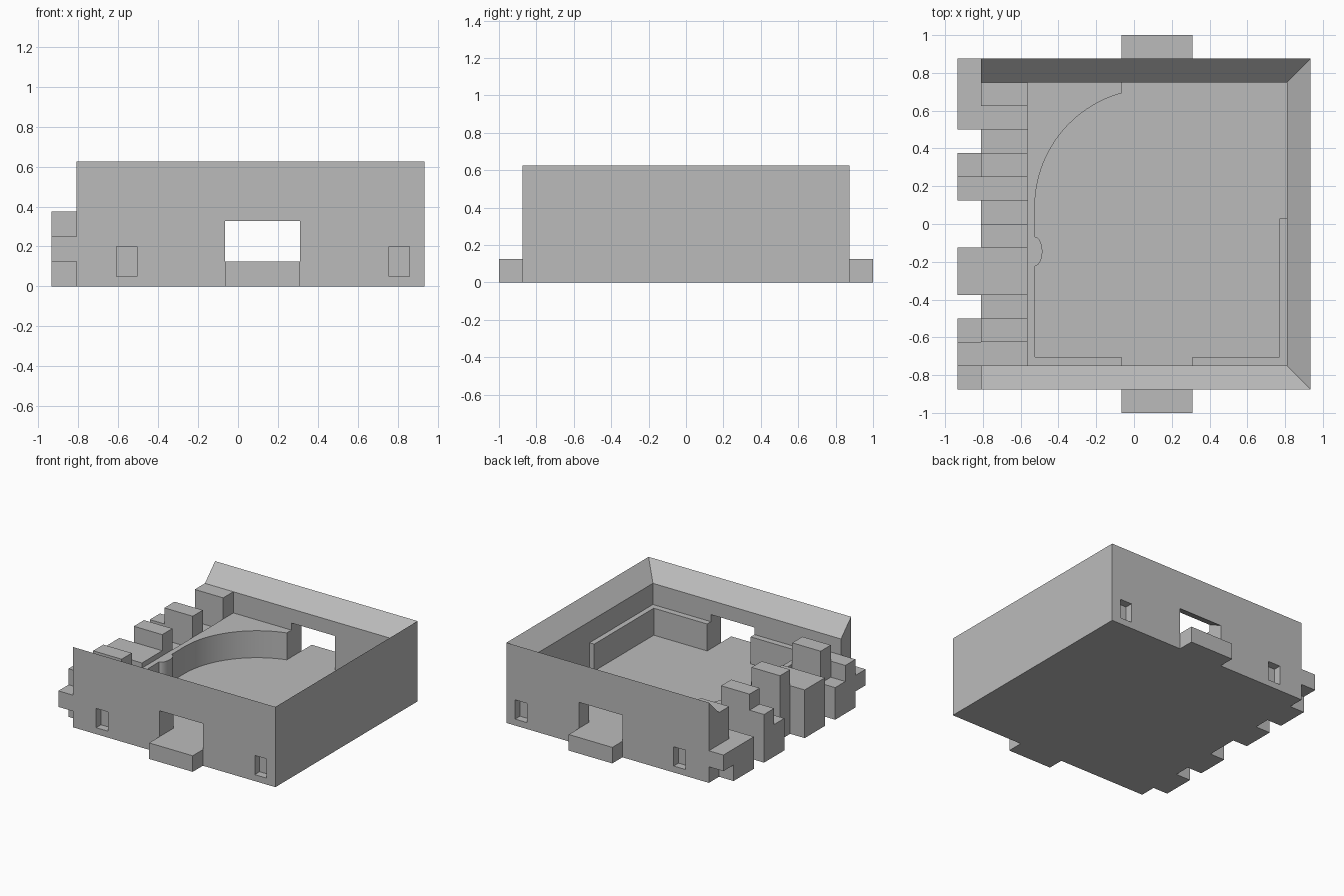
import bpy, bmesh
from math import sin, cos, pi, radians
from mathutils import Vector

cube = bpy.data.objects.get("Cube")
if cube:
    bpy.data.objects.remove(cube, do_unlink=True)

stone = bpy.data.materials.new("stone_grey")
stone.use_nodes = True
GREY = (0.5, 0.5, 0.5, 1)
stone.diffuse_color = GREY
stone.node_tree.nodes["Principled BSDF"].inputs["Base Color"].default_value = GREY

U = 0.125  # stone module
FLOOR, RIM_TOP, POST_TOP, WALL_TOP = U, 0.335, 4 * U, 5 * U


def finish(name, bm):
    bmesh.ops.recalc_face_normals(bm, faces=bm.faces)
    me = bpy.data.meshes.new(name)
    bm.to_mesh(me)
    bm.free()
    me.materials.append(stone)
    ob = bpy.data.objects.new(name, me)
    bpy.context.scene.collection.objects.link(ob)
    return ob


def loft(name, rings):
    """Closed solid through matching rings of points."""
    bm = bmesh.new()
    loops = [[bm.verts.new(p) for p in ring] for ring in rings]
    n = len(loops[0])
    for a, b in zip(loops, loops[1:]):
        for i in range(n):
            j = (i + 1) % n
            bm.faces.new((a[i], a[j], b[j], b[i]))
    bm.faces.new(loops[0])
    bm.faces.new(loops[-1])
    return finish(name, bm)


def rect(x0, x1, y0, y1, z):
    return [(x0, y0, z), (x1, y0, z), (x1, y1, z), (x0, y1, z)]


def box(name, x0, x1, y0, y1, z0, z1):
    return loft(name, [rect(x0, x1, y0, y1, z0), rect(x0, x1, y0, y1, z1)])


def prism(name, outline, z0, z1):
    return loft(name, [[(x, y, z) for x, y in outline] for z in (z0, z1)])


def cut(target, cutter):
    mod = target.modifiers.new("cut", "BOOLEAN")
    mod.operation, mod.solver, mod.object = "DIFFERENCE", "EXACT", cutter
    bpy.context.view_layer.objects.active = target
    bpy.ops.object.modifier_apply(modifier=mod.name)
    bpy.data.objects.remove(cutter, do_unlink=True)


LEFT, RIGHT, BACK = -0.81, 0.935, 7 * U
INNER, INNER_Y = RIGHT - U, BACK - U
DOOR = (-0.065, 0.31)

# Floor and three walls with inward sloping tops
walls = box("walls", LEFT, RIGHT, -BACK, BACK, 0, WALL_TOP)
rings = [rect(-1.2, INNER + d, -INNER_Y - d, INNER_Y + d, z)
         for d, z in ((0, FLOOR), (0, POST_TOP), (0.2, POST_TOP + 0.2))]
cut(walls, loft("room_cutter", rings))

# Doorways with sloping lintels, wall slots and connecting tongues
for side, s in (("front", -1), ("back", 1)):
    profile = [(0.6, FLOOR), (1, FLOOR), (1, 0.328), (BACK, 0.328), (INNER_Y, 0.39), (0.6, 0.39)]
    cut(walls, loft("door_cutter", [[(x, s * y, z) for y, z in profile] for x in DOOR]))
    for x in (-0.61, 0.757):
        y0, y1 = sorted((s * (BACK - 0.06), s * 1.0))
        cut(walls, box("slot_cutter", x, x + 0.103, y0, y1, 0.05, 0.2))
    y0, y1 = sorted((s * BACK, s * 1.0))
    box(side + "_tongue", *DOOR, y0, y1, 0, U)

# Low inner rim: curved corner and round bulge on one side, plain on the other
EDGE, FACE, FRONT = -0.565, -0.525, -0.703
bulge = [(FACE + 0.04 * sin(pi * i / 12), -0.145 - 0.077 * cos(pi * i / 12)) for i in range(13)]
curve = [(0.1 - 0.625 * cos(t), 0.09 + 0.625 * sin(t))
         for t in (radians(74.7) * i / 24 for i in range(25))]
outline = [(EDGE, -INNER_Y), (DOOR[0], -INNER_Y), (DOOR[0], FRONT), (FACE, FRONT)]
outline += bulge + curve + [(DOOR[0], INNER_Y), (EDGE, INNER_Y)]
rim = prism("curved_rim", outline, FLOOR, RIM_TOP)
prism("straight_rim", [(DOOR[1], -INNER_Y), (INNER, -INNER_Y), (INNER, 0.03), (0.77, 0.03),
                       (0.77, FRONT), (DOOR[1], FRONT)], FLOOR, RIM_TOP)

# Toothed masonry edge, in modules: start, end, inner top, outer bottom, outer top
teeth = [
    (6, 7, 0, 1, 2),
    (5, 6, 4, 0, 2),
    (4, 5, 2, 0, 2),
    (2, 3, 4, 0, 3),
    (1, 2, 2, 0, 2),
    (-1, 0, 4, 0, 0),
    (-3, -1, 3, 0, 3),
    (-5, -4, 4, 0, 2),
    (-6, -5, 3, 0, 3),
    (-7, -6, 0, 1, 2),
]
for i, (a, b, inner, low, high) in enumerate(teeth, 1):
    if inner:
        box(f"edge_stone_{i}", LEFT, EDGE, a * U, b * U, U, inner * U)
    if high:
        box(f"outer_stone_{i}", LEFT - U, LEFT, a * U, b * U, low * U, high * U)

# Smooth the curved rim while keeping its corners crisp
bpy.ops.object.select_all(action="DESELECT")
rim.select_set(True)
bpy.context.view_layer.objects.active = rim
bpy.ops.object.shade_smooth_by_angle(angle=radians(30))
